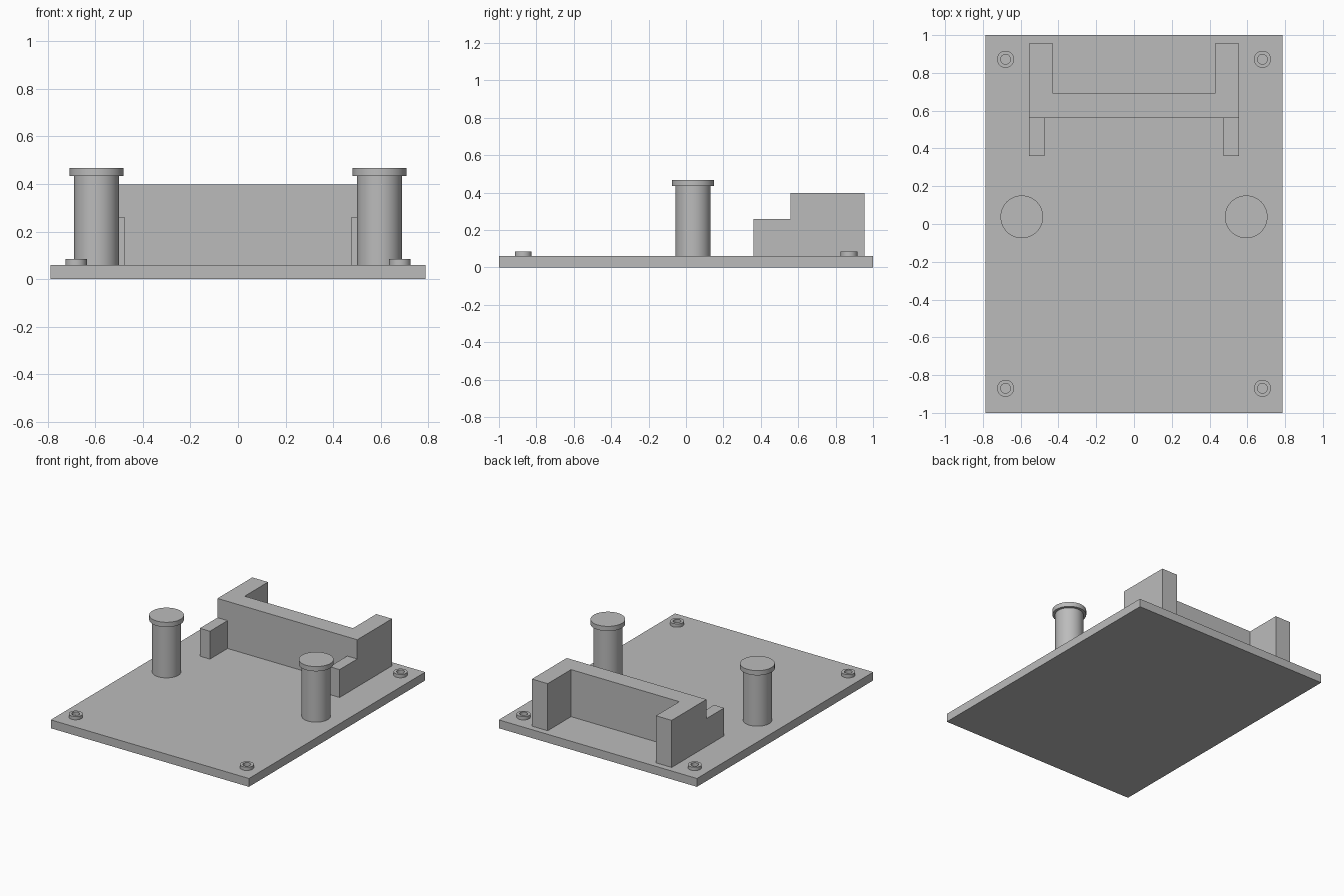
import bpy, bmesh, math

if "Cube" in bpy.data.objects:
    bpy.data.objects.remove(bpy.data.objects["Cube"], do_unlink=True)

GREY = (0.5, 0.5, 0.5, 1)
grey = bpy.data.materials.new("plain grey")
grey.use_nodes = True
grey.diffuse_color = GREY
grey.node_tree.nodes["Principled BSDF"].inputs["Base Color"].default_value = GREY

BASE_TOP = 0.06


def finish(name, bm, location=(0, 0, 0), smooth=False):
    bmesh.ops.recalc_face_normals(bm, faces=bm.faces[:])
    mesh = bpy.data.meshes.new(name)
    bm.to_mesh(mesh)
    bm.free()
    mesh.materials.append(grey)
    obj = bpy.data.objects.new(name, mesh)
    obj.location = location
    bpy.context.collection.objects.link(obj)
    if smooth:
        bpy.ops.object.select_all(action="DESELECT")
        obj.select_set(True)
        bpy.context.view_layer.objects.active = obj
        bpy.ops.object.shade_smooth_by_angle(angle=math.radians(35))
    return obj


def prism(name, outline, z0, z1):
    """Extrude a plan outline upwards."""
    bm = bmesh.new()
    face = bm.faces.new([bm.verts.new((x, y, z0)) for x, y in outline])
    moved = bmesh.ops.extrude_face_region(bm, geom=[face], use_keep_orig=True)["geom"]
    verts = [v for v in moved if isinstance(v, bmesh.types.BMVert)]
    bmesh.ops.translate(bm, verts=verts, vec=(0, 0, z1 - z0))
    return finish(name, bm)


def rect(x0, x1, y0, y1):
    return [(x0, y0), (x1, y0), (x1, y1), (x0, y1)]


def lathe(name, profile, location, steps=48):
    """Spin a radius/height profile around the vertical axis."""
    bm = bmesh.new()
    verts = [bm.verts.new((r, 0, z)) for r, z in profile]
    edges = [bm.edges.new(pair) for pair in zip(verts, verts[1:])]
    bmesh.ops.spin(bm, geom=verts + edges, cent=(0, 0, 0), axis=(0, 0, 1),
                   angle=math.tau, steps=steps)
    bmesh.ops.remove_doubles(bm, verts=bm.verts[:], dist=0.0001)
    return finish(name, bm, location, smooth=True)


# Base plate
prism("base_plate", rect(-0.787, 0.787, -1, 1), 0, BASE_TOP)

# U-shaped bracket, open towards the back
half = [(0.555, 0.56), (0.555, 0.955), (0.43, 0.955), (0.43, 0.69)]
prism("bracket", half + [(-x, y) for x, y in reversed(half)], BASE_TOP, 0.398)

post = [(0, 0), (0.094, 0), (0.094, 0.374), (0.113, 0.374), (0.113, 0.408), (0, 0.408)]
boss = [(0.026, 0), (0.045, 0), (0.045, 0.024), (0.026, 0.024), (0.026, 0)]

for side, s in (("left", 1), ("right", -1)):
    # Low lugs on the front of the bracket
    x0, x1 = sorted((0.475 * s, 0.555 * s))
    prism(f"bracket_lug_{side}", rect(x0, x1, 0.36, 0.56), BASE_TOP, 0.26)
    # Capped posts
    lathe(f"post_{side}", post, (0.594 * s, 0.038, BASE_TOP))
    # Corner mounting rings
    for end, y in (("front", -0.87), ("back", 0.872)):
        lathe(f"mounting_ring_{end}_{side}", boss, (0.68 * s, y, BASE_TOP), 32)
